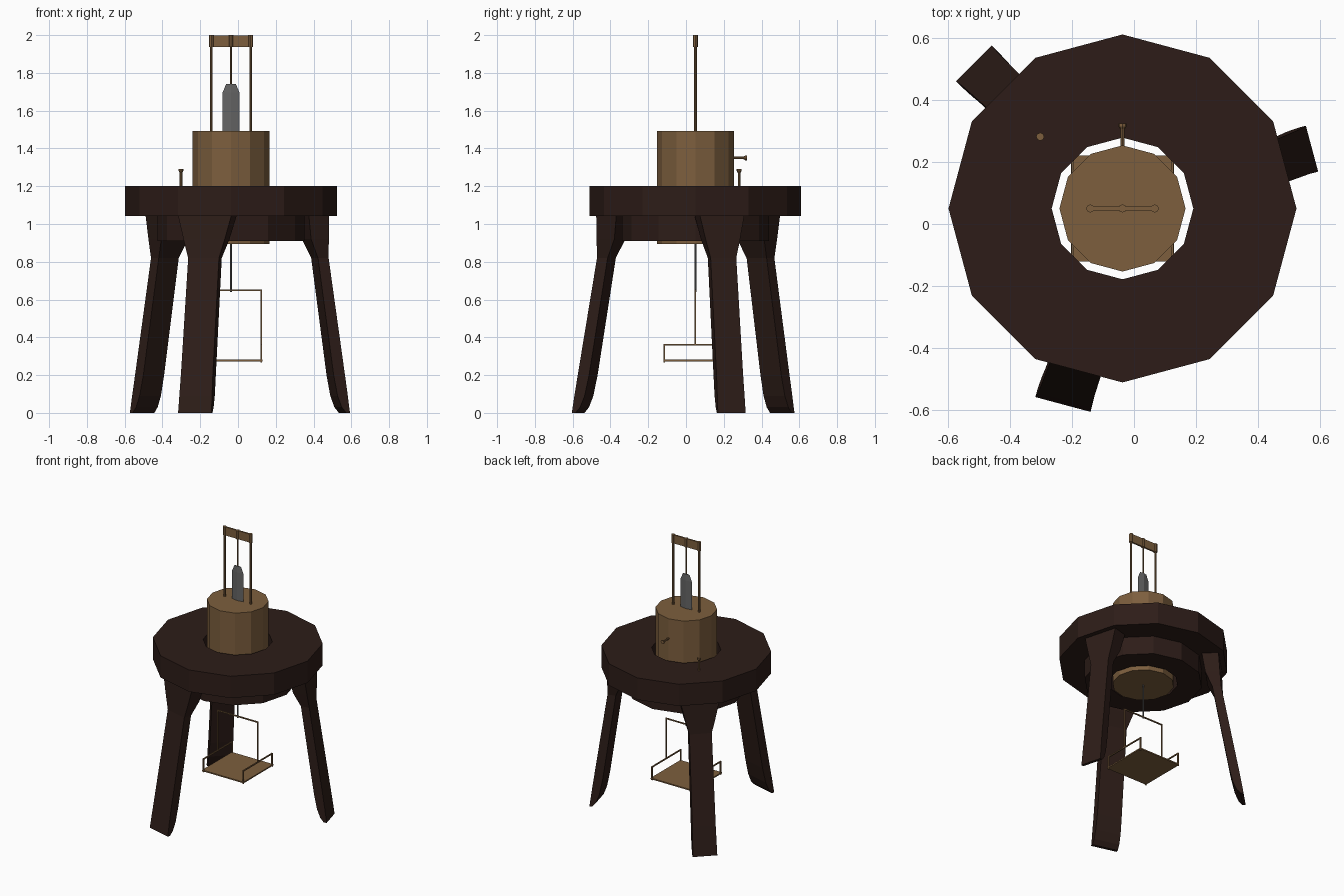
import bpy, bmesh
from math import pi, cos, sin, radians
from mathutils import Vector

if "Cube" in bpy.data.objects:
    bpy.data.objects.remove(bpy.data.objects["Cube"])

CX, CY = -0.037, 0.05          # axis of the whole piece


def material(name, rgb):
    m = bpy.data.materials.new(name)
    m.diffuse_color = (*rgb, 1)
    m.use_nodes = True
    m.node_tree.nodes["Principled BSDF"].inputs["Base Color"].default_value = m.diffuse_color
    return m


WOOD = material("dark_wood", (0.026, 0.012, 0.009))
BRASS = material("brass", (0.205, 0.114, 0.048))
STEEL = material("steel", (0.13, 0.13, 0.13))


def finish(name, bm, mat):
    bmesh.ops.recalc_face_normals(bm, faces=bm.faces)
    me = bpy.data.meshes.new(name)
    bm.to_mesh(me)
    bm.free()
    me.materials.append(mat)
    ob = bpy.data.objects.new(name, me)
    bpy.context.collection.objects.link(ob)
    return ob


def loft(name, rings, mat, cap=True):
    """Skin consecutive rings of points; cap the ends or close into a loop."""
    bm = bmesh.new()
    vs = [[bm.verts.new(p) for p in r] for r in rings]
    pairs = list(zip(vs, vs[1:])) + ([] if cap else [(vs[-1], vs[0])])
    for a, b in pairs:
        for i in range(len(a)):
            j = (i + 1) % len(a)
            bm.faces.new((a[i], a[j], b[j], b[i]))
    if cap:
        bm.faces.new(vs[0])
        bm.faces.new(vs[-1])
    return finish(name, bm, mat)


def turned(name, profile, mat, base=(CX, CY, 0), sides=12, cap=True, axis="Z"):
    """Lathe a (radius, height) profile."""
    rings = []
    for r, h in profile:
        ring = []
        for k in range(sides):
            c, s = r * cos(2 * pi * k / sides), r * sin(2 * pi * k / sides)
            p = (c, s, h) if axis == "Z" else (c, h, s)
            ring.append(Vector(p) + Vector(base))
        rings.append(ring)
    return loft(name, rings, mat, cap)


def box(name, lo, hi, mat):
    (x0, y0, z0), (x1, y1, z1) = lo, hi
    return loft(name, [[(x0, y0, z), (x1, y0, z), (x1, y1, z), (x0, y1, z)] for z in (z0, z1)], mat)


def wire(name, points, mat, half=0.005):
    """Square wire bent along axis-aligned points."""
    for n, (a, b) in enumerate(zip(points, points[1:])):
        box(f"{name}_{n + 1}", [min(p, q) - half for p, q in zip(a, b)],
            [max(p, q) + half for p, q in zip(a, b)], mat)


# Stepped ring table top with its skirt
turned("table_top", [(0.228, 0.91), (0.39, 0.91), (0.39, 1.042), (0.56, 1.042), (0.56, 1.2), (0.228, 1.2)],
       WOOD, cap=False)

# Legs: z, outer radius offset, inner radius offset, half width
STATIONS = [(0.0, 0.0, -0.02, 0.085), (0.03, -0.004, -0.045, 0.084), (0.09, -0.012, -0.068, 0.083),
            (0.2, -0.028, -0.09, 0.081), (0.82, -0.122, -0.18, 0.078),
            (0.92, -0.128, -0.225, 0.105), (1.045, -0.135, -0.245, 0.135)]
for name, deg, foot, lean, scale in (("right_leg", 15, 0.639, 0.028, 0.9),
                                     ("back_left_leg", 135, 0.668, 0.008, 0.96),
                                     ("front_leg", 255, 0.659, -0.022, 1.08)):
    u = Vector((cos(radians(deg)), sin(radians(deg)), 0))
    v = Vector((-u.y, u.x, 0))
    rings = []
    for z, out, inn, w in STATIONS:
        t = lean * (1 - 0.6 * z)
        c = Vector((CX, CY, z))
        k = 0.52 + (foot - 0.52) * (1 - min(z / 0.82, 1)) + 0.122 * min(z / 0.82, 1)
        rings.append([c + u * (k + r) + v * (t + s * w * scale)
                      for r, s in ((out, -1), (out, 1), (inn, 1), (inn, -1))])
    loft(name, rings, WOOD)

# Drum and the frame standing on it
turned("drum", [(0.203, 0.893), (0.203, 1.492)], BRASS)
for side, dx in (("left", -0.104), ("right", 0.104)):
    turned(f"{side}_post", [(0.007, 1.48), (0.007, 1.95)], BRASS, (CX + dx, CY, 0), 8)
    turned(f"{side}_sleeve", [(0.013, 1.938), (0.013, 2.0)], BRASS, (CX + dx, CY, 0), 8)
turned("centre_sleeve", [(0.013, 1.938), (0.013, 2.0)], BRASS, sides=8)
box("crossbar", (CX - 0.115, CY - 0.006, 1.938), (CX + 0.115, CY + 0.006, 1.999), BRASS)
turned("centre_rod", [(0.005, 1.7), (0.005, 1.95)], BRASS, sides=8)

# Tapered blade with a diamond section
loft("blade", [[(CX - w, CY, z), (CX, CY - t, z), (CX + w, CY, z), (CX, CY + t, z)]
               for z, w, t in ((1.485, 0.045, 0.008), (1.695, 0.045, 0.008), (1.74, 0.026, 0.006))], STEEL)

# Headed pegs
turned("table_peg", [(0.007, 1.19), (0.007, 1.27), (0.013, 1.282), (0.013, 1.292)], BRASS, (-0.302, 0.281, 0), 8)
turned("drum_peg", [(0.007, 0.24), (0.007, 0.305), (0.013, 0.314), (0.013, 0.324)], BRASS,
       (CX, 0, 1.35), 8, axis="Y")

# Hanging pan: rod, hanger, side handles and plate
L, R, F, B = CX - 0.16, CX + 0.16, CY - 0.164, CY + 0.164
turned("hanging_rod", [(0.005, 0.64), (0.005, 0.9)], STEEL, sides=8)
wire("hanger", [(L, CY, 0.36), (L, CY, 0.65), (R, CY, 0.65), (R, CY, 0.36)], BRASS, 0.004)
for side, x in (("left", L), ("right", R)):
    wire(f"{side}_handle", [(x, F, 0.27), (x, F, 0.36), (x, B, 0.36), (x, B, 0.27)], BRASS, 0.004)
box("pan_plate", (L - 0.006, F - 0.006, 0.273), (R + 0.006, B + 0.006, 0.282), BRASS)
